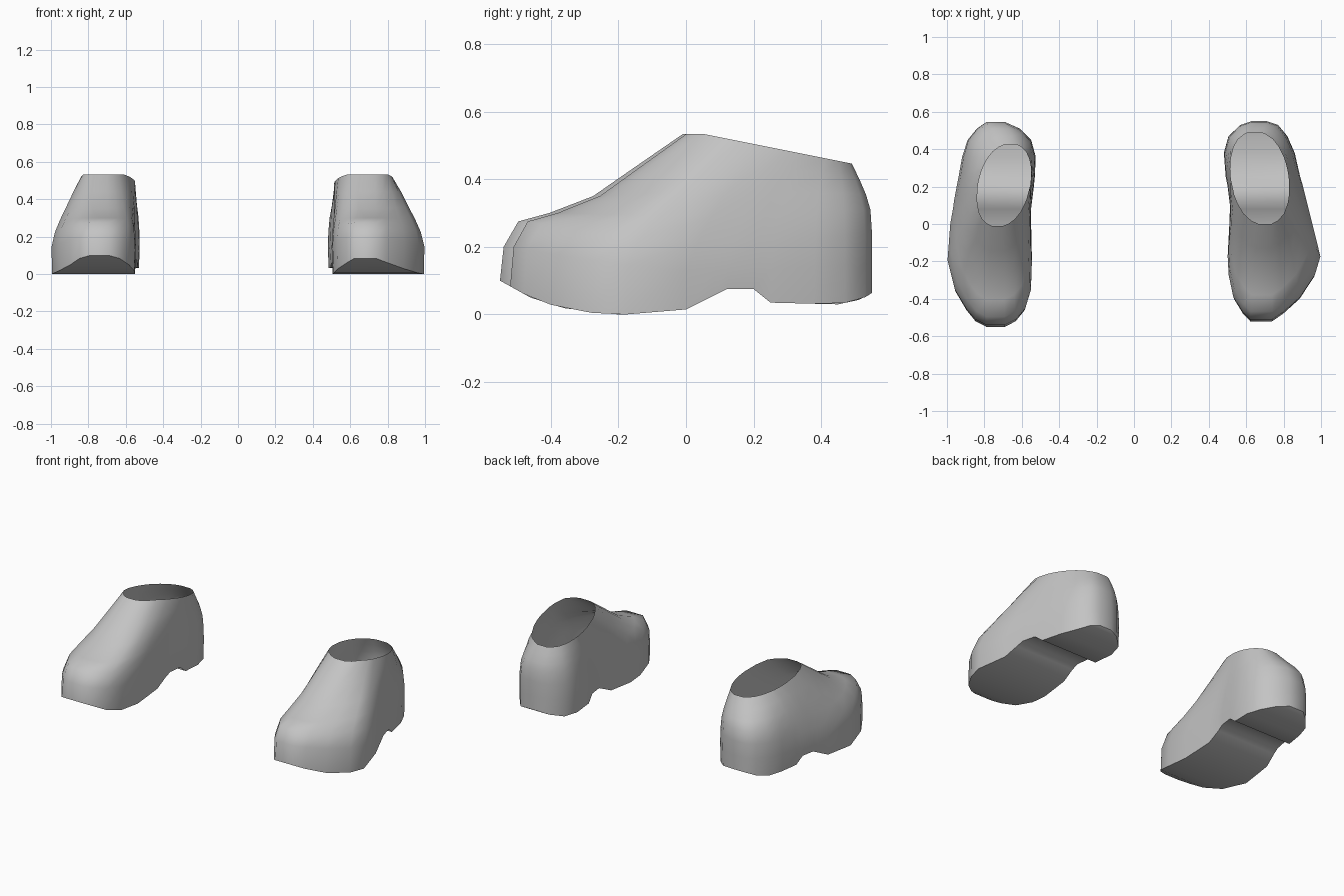
import bpy, bmesh, math
from mathutils import Vector

cube = bpy.data.objects.get("Cube")
if cube:
    bpy.data.objects.remove(cube, do_unlink=True)

grey = bpy.data.materials.new("plain grey")
grey.use_nodes = True
GREY = (0.55, 0.55, 0.55, 1)
grey.diffuse_color = GREY
grey.node_tree.nodes["Principled BSDF"].inputs["Base Color"].default_value = GREY

# underside height along the shoe: toe spring, ball, arch notch, heel
SOLE = [(-.55, .10), (-.46, .05), (-.38, .022), (-.25, 0), (-.15, 0), (0, .015), (.08, .055),
        (.12, .075), (.2, .075), (.25, .035), (.45, .03), (.52, .045), (.56, .07)]

# footprint stations: y, low x, high x
LEFT = [(-.52, .62, .74), (-.48, .58, .80), (-.40, .53, .89), (-.28, .505, .97), (-.18, .50, 1.0),
        (0, .51, .955), (.08, .515, .935), (.12, .51, .925), (.2, .5, .905), (.25, .49, .89),
        (.38, .48, .86), (.47, .505, .82), (.53, .57, .77), (.55, .63, .71)]
RIGHT = [(-.55, -.79, -.69), (-.52, -.85, -.63), (-.46, -.90, -.58), (-.36, -.96, -.55),
         (-.2, -1.0, -.545), (0, -.985, -.55), (.08, -.97, -.55), (.12, -.965, -.545),
         (.2, -.95, -.535), (.25, -.94, -.53), (.36, -.92, -.525), (.45, -.89, -.55),
         (.51, -.84, -.61), (.545, -.79, -.69)]

# wall profiles from sole to rim: (blend towards rim, height)
TOE = [(0, 0), (.02, .20), (.10, .275), (.27, .30), (.51, .35), (.75, .44), (1, 0)]
SIDE = [(0, 0), (.02, .13), (.14, .21), (.32, .29), (.52, .365), (.75, .44), (1, 0)]
HEEL = [(0, 0), (0, .15), (0, .24), (.08, .31), (.3, .355), (.62, .40), (1, 0)]


def lerp(a, b, t):
    return a + (b - a) * t


def sole_z(y):
    for (y0, z0), (y1, z1) in zip(SOLE, SOLE[1:]):
        if y <= y1:
            return lerp(z0, z1, (y - y0) / (y1 - y0))
    return SOLE[-1][1]


def make_object(name, bm, angle):
    mesh = bpy.data.meshes.new(name)
    bm.to_mesh(mesh)
    bm.free()
    mesh.materials.append(grey)
    obj = bpy.data.objects.new(name, mesh)
    bpy.context.collection.objects.link(obj)
    bpy.ops.object.select_all(action='DESELECT')
    obj.select_set(True)
    bpy.context.view_layer.objects.active = obj
    bpy.ops.object.shade_smooth_by_angle(angle=math.radians(angle))


def build_shoe(side, stations, rim_x, rim_half, rim_y):
    y0, y1 = stations[0][0], stations[-1][0]

    # one column of points from the sole edge up to the rim
    def column(y, x, mid, sign):
        u = (y - y0) / (y1 - y0)
        c = 1 - 2 * u
        width = rim_half * max(math.sqrt(max(0, 1 - c * c)) ** .8, .22)
        ry = lerp(*rim_y, u)
        top = Vector((lerp(*rim_x, u) + sign * width, ry, min(.533, .54 - .2 * max(ry - .02, 0))))
        end = HEEL if c < 0 else TOE
        w = abs(c) ** 1.5
        points = []
        for k, (s, e) in enumerate(zip(SIDE, end)):
            f, z = lerp(s[0], e[0], w), lerp(s[1], e[1], w)
            if k == 0:
                points.append(Vector((lerp(mid, x, .975), y, sole_z(y))))
            else:
                p = Vector((x, y, 0)).lerp(top, f)
                p.z = top.z if k == len(SIDE) - 1 else z
                points.append(p)
        return points

    high = [column(y, b, (a + b) / 2, 1) for y, a, b in stations]
    low = [column(y, a, (a + b) / 2, -1) for y, a, b in stations]

    # upper: wall lofted round the footprint, open at the ankle
    bm = bmesh.new()
    loop = [[bm.verts.new(p) for p in col] for col in high + low[::-1]]
    for i, col in enumerate(loop):
        nxt = loop[(i + 1) % len(loop)]
        for k in range(len(col) - 1):
            bm.faces.new((col[k], nxt[k], nxt[k + 1], col[k + 1]))
    make_object(side + "_shoe_upper", bm, 60)

    # sole: strips across the underside
    bm = bmesh.new()
    rows = [(bm.verts.new(h[0]), bm.verts.new(l[0])) for h, l in zip(high, low)]
    for (h0, l0), (h1, l1) in zip(rows, rows[1:]):
        bm.faces.new((h0, l0, l1, h1))
    make_object(side + "_shoe_sole", bm, 40)


build_shoe("left", LEFT, (.70, .645), .155, (0, .49))
build_shoe("right", RIGHT, (-.73, -.66), .14, (-.01, .425))
